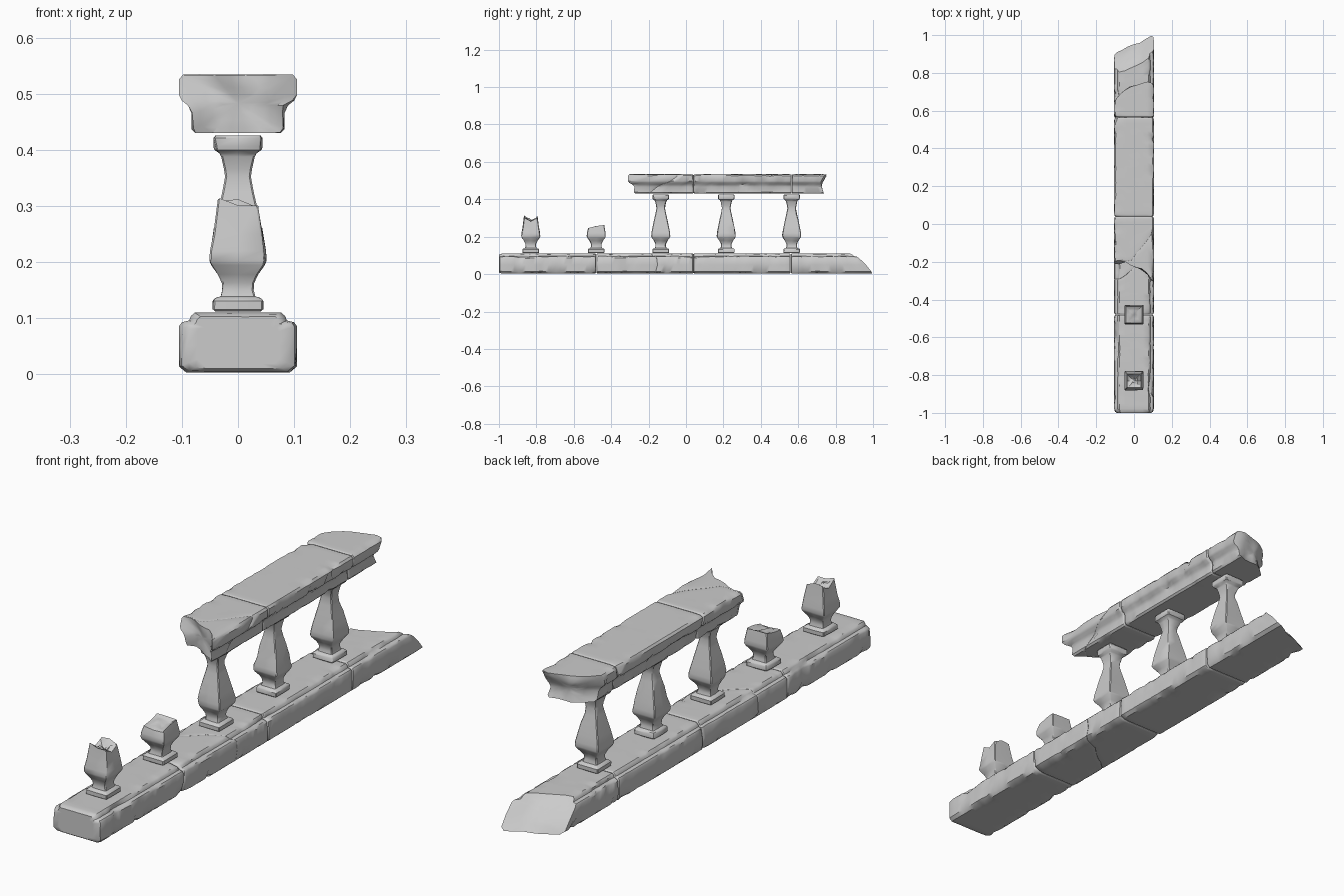
import bpy, bmesh, math
from mathutils import Vector, noise

if "Cube" in bpy.data.objects:
    bpy.data.objects.remove(bpy.data.objects["Cube"])


def loft(name, rings, location=(0, 0, 0), angle=38):
    """Skin closed rings of equal length and close both ends with a fan."""
    bm = bmesh.new()
    loops = [[bm.verts.new(p) for p in ring] for ring in rings]
    n = len(loops[0])
    for a, b in zip(loops, loops[1:]):
        for i in range(n):
            bm.faces.new((a[i], a[(i + 1) % n], b[(i + 1) % n], b[i]))
    for loop in (loops[0], loops[-1]):
        mid = bm.verts.new(sum((v.co for v in loop), Vector()) / n)
        for i in range(n):
            bm.faces.new((loop[i], loop[(i + 1) % n], mid))
    bmesh.ops.recalc_face_normals(bm, faces=bm.faces)
    mesh = bpy.data.meshes.new(name)
    bm.to_mesh(mesh)
    bm.free()
    obj = bpy.data.objects.new(name, mesh)
    bpy.context.collection.objects.link(obj)
    obj.location = location
    bpy.ops.object.select_all(action='DESELECT')
    obj.select_set(True)
    bpy.context.view_layer.objects.active = obj
    bpy.ops.object.shade_smooth_by_angle(angle=math.radians(angle))
    return obj


def worn(p, depth):
    """Chip depth at a point, from coherent noise."""
    return max(0.0, noise.noise(Vector(p) * 28) - 0.05) * depth


def section(half):
    """Mirror a half profile and subdivide its long edges; returns x, z, is_corner."""
    corners = half + [(-x, z) for x, z in reversed(half)]
    out = []
    for (x0, z0), (x1, z1) in zip(corners, corners[1:] + corners[:1]):
        k = max(1, round(math.hypot(x1 - x0, z1 - z0) / 0.03))
        for j in range(k):
            out.append((x0 + (x1 - x0) * j / k, z0 + (z1 - z0) * j / k, j == 0))
    return out


BASE = section([(0.092, 0.003), (0.105, 0.014), (0.105, 0.086), (0.1, 0.093),
                (0.087, 0.096), (0.084, 0.104), (0.077, 0.11)])
RAIL = section([(0.076, 0.43), (0.083, 0.437), (0.083, 0.466), (0.089, 0.479),
                (0.1, 0.488), (0.105, 0.498), (0.105, 0.526), (0.098, 0.534)])


def stone(name, prof, start, end, soft=(0.012, 0.012)):
    """Block along y. start/end are y values or functions of x, z; soft 0 = broken end."""
    f0 = start if callable(start) else lambda x, z: start
    f1 = end if callable(end) else lambda x, z: end
    zc = (min(p[1] for p in prof) + max(p[1] for p in prof)) / 2
    steps = max(4, round(abs(f1(0.05, zc) - f0(0.05, zc)) / 0.022))
    s0, s1 = 1 - soft[0] * 6, 1 - soft[1] * 6
    # (scale, position 0..1, inset from start, inset from end)
    layout = [(s0 * k, 0, 0, 0) for k in (0.3, 0.55, 0.8, 1)]
    layout += [((1 + s0) / 2 + (1 - s0) * 0.2, 0, soft[0] * 0.3, 0)]
    layout += [(1, i / steps, soft[0], soft[1]) for i in range(steps + 1)]
    layout += [((1 + s1) / 2 + (1 - s1) * 0.2, 1, 0, soft[1] * 0.3)]
    layout += [(s1 * k, 1, 0, 0) for k in (1, 0.8, 0.55, 0.3)]
    rings = []
    for scale, t, in0, in1 in layout:
        ring = []
        for x, z, corner in prof:
            px, pz = x * scale, zc + (z - zc) * scale
            a, b = f0(px, pz), f1(px, pz)
            limit = abs(b - a) * 0.25
            a, b = a + min(in0, limit), b - min(in1, limit)
            y = a + (b - a) * t
            k = 1 - worn((px, y, pz), 0.16 if corner else 0.02) * (scale > 0.85)
            ring.append((px * k, y, zc + (pz - zc) * k))
        rings.append(ring)
    return loft(name, rings)


def rough(x, z, amount, seed):
    return amount * noise.noise(Vector((x * 14, z * 14, seed)))


def base_crack(x, z):
    return -0.23 + 0.7 * x + rough(x, z, 0.03, 3)


def base_break(x, z):
    return 0.95 + 0.48 * x - 1.0 * (z - 0.005) + rough(x, z, 0.02, 7)


def rail_break_front(x, z):
    return -0.22 - 0.45 * x - 3 * x * x + rough(x, z, 0.02, 11)


def rail_crack(x, z):
    line = -0.19 + 1.4 * x + 1.2 * (z - 0.53) + rough(x, z, 0.03, 5)
    return max(rail_break_front(x, z) + 0.006, line)


def rail_break_back(x, z):
    return 0.73 + 0.4 * x - 4 * x * x + rough(x, z, 0.025, 17)


# Base course
stone("base_block_front", BASE, -1.0, -0.481, (0.022, 0.01))
stone("base_block_cracked_front", BASE, -0.479, base_crack, (0.01, 0.003))
stone("base_block_cracked_back", BASE, base_crack, 0.039, (0.003, 0.01))
stone("base_block_middle", BASE, 0.041, 0.559, (0.01, 0.01))
stone("base_block_broken_end", BASE, 0.561, base_break, (0.01, 0))

# Hand rail
stone("rail_chip", RAIL, rail_break_front, rail_crack, (0, 0.002))
stone("rail_front", RAIL, rail_crack, 0.039, (0.002, 0.01))
stone("rail_middle", RAIL, 0.041, 0.564, (0.01, 0.01))
stone("rail_broken_end", RAIL, 0.566, rail_break_back, (0.01, 0))

# Baluster silhouette: half width, height
TURN = [(0.04, 0.112), (0.045, 0.116), (0.045, 0.131), (0.041, 0.136), (0.031, 0.139),
        (0.028, 0.15), (0.029, 0.163), (0.036, 0.178), (0.048, 0.195), (0.051, 0.203),
        (0.05, 0.22), (0.044, 0.25), (0.036, 0.29), (0.028, 0.325), (0.023, 0.352),
        (0.025, 0.366), (0.03, 0.388), (0.033, 0.394), (0.042, 0.4), (0.044, 0.406),
        (0.044, 0.421), (0.04, 0.426)]


def square(w, c=0.003):
    """Square outline with clipped corners and a midpoint on each side."""
    side = [(w, -w + c), (w, 0), (w, w - c)]
    turns = [(1, 0), (0, 1), (-1, 0), (0, -1)]
    return [(x * ca - y * sa, x * sa + y * ca) for ca, sa in turns for x, y in side]


def baluster(name, y, top=None, top_width=0.04):
    """Square baluster; top is a height function of local x, y for a broken one."""
    prof = TURN if top is None else [p for p in TURN if p[1] < top(0, 0) - 0.01]
    rings = []
    for w, z in prof:
        ring = []
        for i, (px, py) in enumerate(square(w)):
            k = 1 - worn((px, py + y, z), 0.2) * (i % 3 != 1)
            ring.append((px * k, py * k, z))
        rings.append(ring)
    if top:
        for s in (1, 0.75, 0.5, 0.25):
            rings.append([(px, py, top(px, py)) for px, py in square(top_width * s, 0.003 * s)])
    return loft(name, rings, (0, y, 0))


# Balusters
baluster("broken_baluster_tall", -0.83,
         lambda x, y: 0.284 + 0.5 * abs(y) + rough(x * 3, y * 3, 0.022, 2), 0.036)
baluster("broken_baluster_short", -0.48,
         lambda x, y: 0.252 + 0.17 * y + rough(x * 2, y * 2, 0.014, 9), 0.043)
for i, y in enumerate((-0.135, 0.215, 0.565)):
    baluster(f"baluster_{i + 1}", y)
